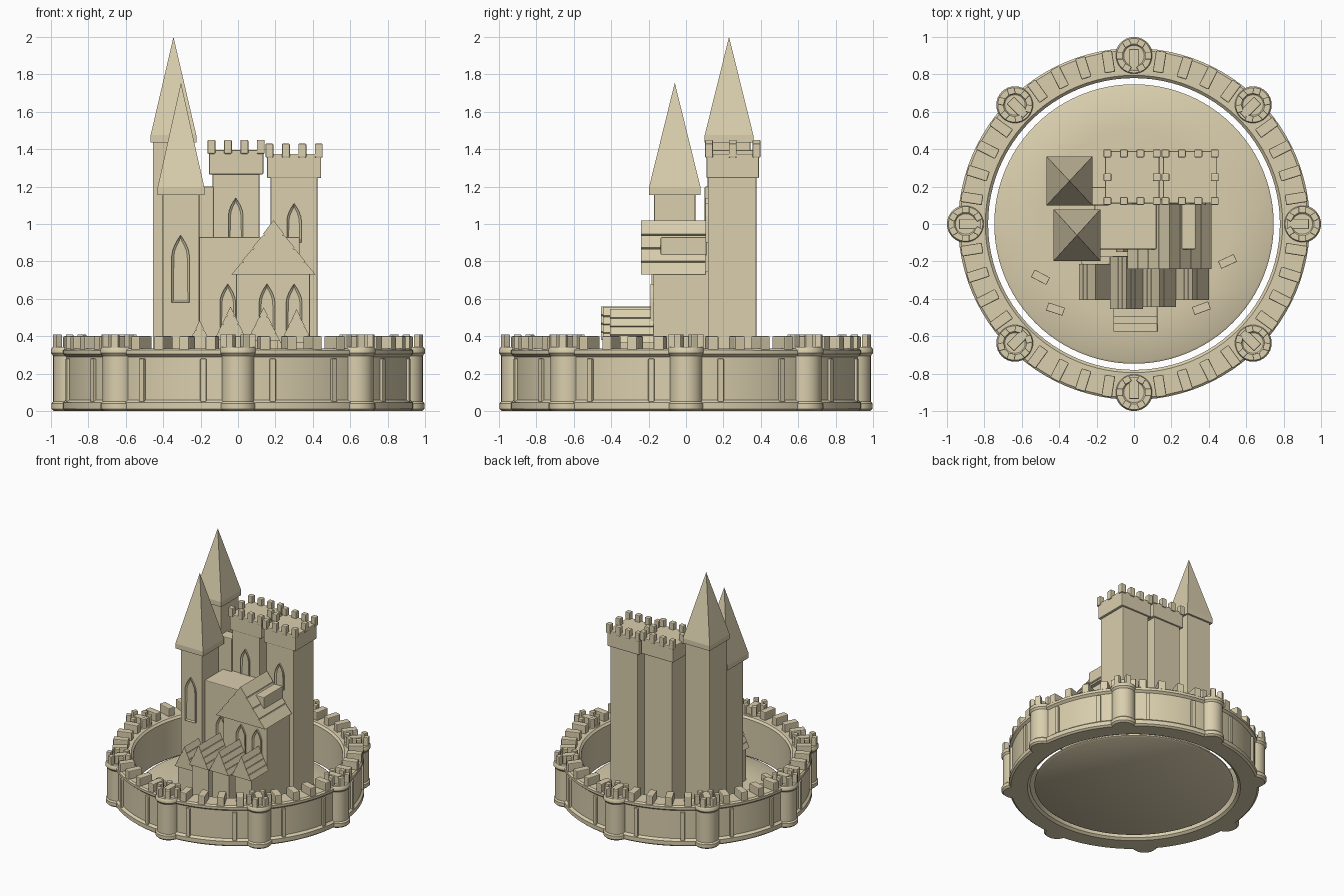
import bpy, bmesh
from math import sin, cos, pi, radians
from mathutils import Matrix, Vector

if "Cube" in bpy.data.objects:
    bpy.data.objects.remove(bpy.data.objects["Cube"])

stone = bpy.data.materials.new("sandstone")
stone.diffuse_color = (0.70, 0.62, 0.42, 1)
stone.use_nodes = True
stone.node_tree.nodes["Principled BSDF"].inputs["Base Color"].default_value = stone.diffuse_color


def finish(name, bm, smooth=False, bevel=0):
    bmesh.ops.recalc_face_normals(bm, faces=bm.faces)
    me = bpy.data.meshes.new(name)
    bm.to_mesh(me)
    bm.free()
    if smooth:
        me.shade_smooth()
        me.set_sharp_from_angle(angle=radians(35))
    me.materials.append(stone)
    ob = bpy.data.objects.new(name, me)
    bpy.context.collection.objects.link(ob)
    if bevel:
        m = ob.modifiers.new("bevel", 'BEVEL')
        m.width, m.segments = bevel, 2
    return ob


def add_box(bm, x0, x1, y0, y1, z0, z1, turn=0.0):
    # turn spins the box about the world z axis
    mat = (Matrix.Rotation(turn, 4, 'Z')
           @ Matrix.Translation(((x0 + x1) / 2, (y0 + y1) / 2, (z0 + z1) / 2))
           @ Matrix.Diagonal((x1 - x0, y1 - y0, z1 - z0, 1)))
    bmesh.ops.create_cube(bm, size=1, matrix=mat)


def box(name, *dims, bevel=0.006):
    bm = bmesh.new()
    add_box(bm, *dims)
    return finish(name, bm, bevel=bevel)


def add_lathe(bm, profile, segs, cx=0, cy=0, closed=False):
    vs = [bm.verts.new((r, 0, z)) for r, z in profile]
    pairs = list(zip(vs, vs[1:])) + ([(vs[-1], vs[0])] if closed else [])
    es = [bm.edges.new(p) for p in pairs]
    out = bmesh.ops.spin(bm, geom=vs + es, cent=(0, 0, 0), axis=(0, 0, 1),
                         angle=2 * pi, steps=segs, use_duplicate=False)
    bmesh.ops.remove_doubles(bm, verts=bm.verts, dist=1e-5)
    bmesh.ops.translate(bm, verts=bm.verts, vec=(cx, cy, 0))


def add_prism(bm, pts, y0, y1):
    # outline in the xz plane extruded along y; returns the front face
    f = bm.faces.new([bm.verts.new((x, y0, z)) for x, z in pts])
    ext = bmesh.ops.extrude_face_region(bm, geom=[f], use_keep_orig=True)
    vs = [v for v in ext['geom'] if isinstance(v, bmesh.types.BMVert)]
    bmesh.ops.translate(bm, verts=vs, vec=(0, y1 - y0, 0))
    return f


def gable_roof(name, cx, half, y0, y1, z0, z1, courses=4, lip=0.008):
    # gable with overlapping shingle courses
    side = []
    for i in range(courses):
        t0, t1 = i / courses, (i + 1) / courses
        side.append((half * (1 - t0), z0 + (z1 - z0) * t0))
        side.append((half * (1 - t1) + (0 if i == courses - 1 else lip * 0.2),
                     z0 + (z1 - z0) * t1 - (0 if i == courses - 1 else lip)))
        if i < courses - 1:
            side.append((half * (1 - t1) - lip, z0 + (z1 - z0) * t1 - lip))
    pts = [(cx + x, z) for x, z in side] + [(cx - x, z) for x, z in side[-2::-1]]
    bm = bmesh.new()
    add_prism(bm, pts, y0, y1)
    finish(name, bm)


def window(name, cx, w, z0, z1, y):
    # pointed arch frame with a recessed pane
    h, spring = w / 2, z1 - w * 1.15
    arc = [(h * (1 - t ** 1.7), spring + (z1 - spring) * t) for t in (0, .25, .5, .75, 1)]
    pts = [(cx + h, z0)] + [(cx + a, z) for a, z in arc]
    pts += [(cx - a, z) for a, z in arc[-2::-1]] + [(cx - h, z0)]
    bm = bmesh.new()
    f = add_prism(bm, pts, y - 0.014, y + 0.02)
    bmesh.ops.recalc_face_normals(bm, faces=bm.faces)
    bmesh.ops.inset_region(bm, faces=[f], thickness=0.012)
    bmesh.ops.translate(bm, verts=f.verts, vec=(0, 0.01, 0))
    finish(name, bm)


# courtyard disc
bm = bmesh.new()
add_lathe(bm, [(0, 0.012), (0.735, 0.012), (0.747, 0.02), (0.747, 0.03),
               (0.735, 0.038), (0.5, 0.042), (0, 0.046)], 96)
finish("courtyard", bm, smooth=True)

# round curtain wall
bm = bmesh.new()
add_lathe(bm, [(0.80, 0), (0.925, 0), (0.94, 0.012), (0.94, 0.045), (0.922, 0.06),
               (0.922, 0.29), (0.94, 0.305), (0.94, 0.325), (0.928, 0.335),
               (0.795, 0.335), (0.78, 0.32), (0.78, 0.015)], 96, closed=True)
finish("curtain_wall", bm, smooth=True)

# wall merlons
bm = bmesh.new()
for i in range(40):
    add_box(bm, 0.82, 0.935, -0.028, 0.028, 0.32, 0.40, i * pi / 20)
finish("wall_merlons", bm, bevel=0.006)

# wall pilasters
bm = bmesh.new()
for i in range(8):
    for s in (-1, 1):
        add_box(bm, 0.90, 0.938, -0.016, 0.016, 0.05, 0.28, i * pi / 4 + s * radians(11.5))
finish("wall_pilasters", bm, bevel=0.004)

# eight round wall towers with their crenels
for i in range(8):
    a = i * pi / 4
    cx, cy = 0.9 * cos(a), 0.9 * sin(a)
    bm = bmesh.new()
    add_lathe(bm, [(0, 0), (0.085, 0), (0.098, 0.012), (0.098, 0.04), (0.088, 0.05),
                   (0.088, 0.295), (0.1, 0.31), (0.1, 0.33), (0.092, 0.342),
                   (0.062, 0.342), (0.055, 0.335), (0, 0.335)], 32, cx, cy)
    finish("wall_tower", bm, smooth=True)
    bm = bmesh.new()
    for k in range(6):
        add_box(bm, 0.058, 0.094, -0.02, 0.02, 0.33, 0.41, a + (k + 0.5) * pi / 3)
    bmesh.ops.translate(bm, verts=bm.verts, vec=(cx, cy, 0))
    finish("wall_tower_merlons", bm, bevel=0.005)


def spire_tower(name, cx, cy, hx, hy, body, eave, apex):
    bx, by = body
    box(name + "_body", cx - bx, cx + bx, cy - by, cy + by, 0.03, eave)
    bm = bmesh.new()
    base = [bm.verts.new((cx + sx * hx, cy + sy * hy, z)) for z in (eave - 0.02, eave + 0.02)
            for sx, sy in ((-1, -1), (1, -1), (1, 1), (-1, 1))]
    tip = bm.verts.new((cx, cy, apex))
    bm.faces.new(base[:4])
    for i in range(4):
        j = (i + 1) % 4
        bm.faces.new((base[i], base[j], base[j + 4], base[i + 4]))
        bm.faces.new((base[i + 4], base[j + 4], tip))
    finish(name + "_roof", bm)


spire_tower("tall_spire_tower", -0.345, 0.23, 0.122, 0.13, (0.11, 0.115), 1.455, 2.0)
spire_tower("front_spire_tower", -0.305, -0.06, 0.125, 0.138, (0.098, 0.11), 1.175, 1.755)


def square_tower(name, x0, x1, z0, z1):
    # body, overhanging crown, merlons
    y0, y1, g = 0.105, 0.395, 0.025
    box(name + "_body", x0 + g, x1 - g, y0 + 0.012, y1 - 0.018, 0.03, z0 + 0.02)
    box(name + "_crown", x0 + .005, x1 - .005, y0 + .005, y1 - .005, z0, z1)
    bm = bmesh.new()
    for i in range(4):
        for j in range(3):
            if i in (0, 3) or j in (0, 2):
                x = x0 + 0.018 + (x1 - x0 - 0.036) * i / 3
                y = y0 + 0.018 + (y1 - y0 - 0.036) * j / 2
                add_box(bm, x - .021, x + .021, y - .021, y + .021, z1 - 0.02, z1 + 0.055)
    finish(name + "_merlons", bm, bevel=0.006)


square_tower("left_square_tower", -0.16, 0.14, 1.265, 1.395)
square_tower("right_square_tower", 0.15, 0.45, 1.245, 1.375)

# bridge, hall, house
box("bridge", -0.26, -0.13, 0.10, 0.198, 0.89, 1.20)
box("hall", -0.21, 0.12, -0.135, 0.13, 0.03, 0.93)
box("house_walls", -0.01, 0.385, -0.175, 0.13, 0.03, 0.75)
gable_roof("house_roof", 0.19, 0.225, -0.24, 0.105, 0.73, 1.02)
box("dormer", 0.19, 0.33, -0.135, 0.11, 0.83, 0.93)

# pointed windows
window("spire_tower_window", -0.307, 0.095, 0.58, 0.94, -0.17)
window("left_tower_window", -0.012, 0.078, 0.92, 1.14, 0.117)
window("right_tower_window", 0.30, 0.078, 0.90, 1.11, 0.117)
window("hall_window", -0.055, 0.085, 0.36, 0.68, -0.135)
for x in (0.155, 0.30):
    window("house_window", x, 0.085, 0.36, 0.68, -0.175)

# row of small gabled houses
for cx, y0, apex in ((-0.205, -0.405, 0.485), (-0.04, -0.455, 0.56),
                     (0.137, -0.445, 0.555), (0.313, -0.405, 0.545)):
    box("small_house", cx - 0.075, cx + 0.075, y0 + 0.025, -0.17, 0.03, apex - 0.16, bevel=0)
    gable_roof("small_roof", cx, 0.088, y0, -0.215 if cx < -0.1 else -0.175,
               apex - 0.18, apex, lip=0.006)

# entrance steps
for i in range(3):
    box("entrance_step", -0.11, 0.125, -0.575 + 0.04 * i, -0.42, 0.03, 0.07 + 0.03 * i, bevel=0.003)

# loose blocks in the courtyard
for x, y, r in ((-0.5, -0.285, -28), (-0.42, -0.455, -18), (0.5, -0.2, 25), (0.36, -0.45, 20)):
    ob = box("courtyard_block", -0.046, 0.046, -0.022, 0.022, 0.03, 0.09, bevel=0.003)
    ob.location = (x, y, 0)
    ob.rotation_euler.z = radians(r)
